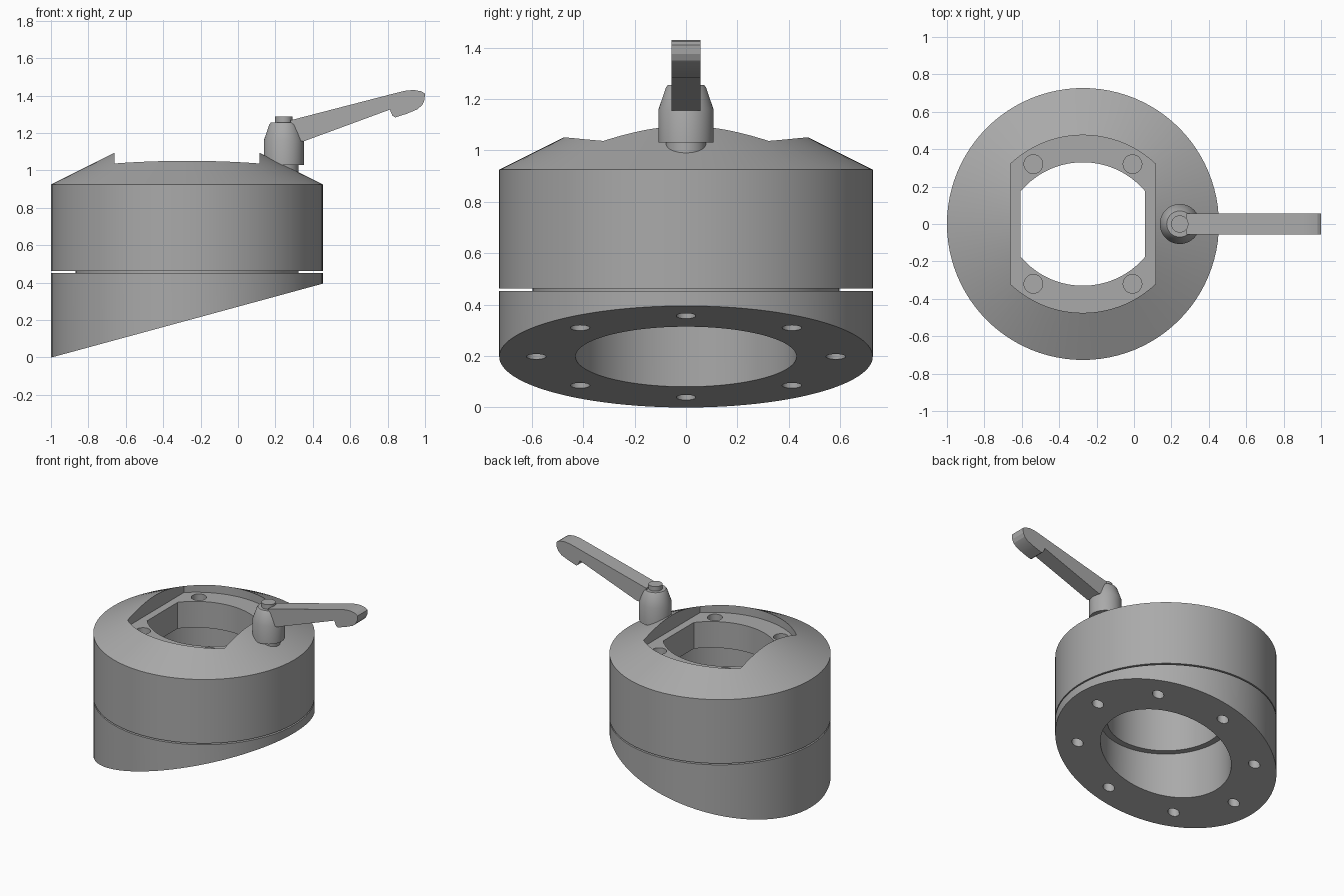
import bpy, bmesh, math
from mathutils import Vector

cube = bpy.data.objects.get("Cube")
if cube:
    bpy.data.objects.remove(cube, do_unlink=True)

CX = -0.273          # axis of the round housing
R = 0.727            # outer radius
SLOPE = 0.272        # tilt of the underside
PIVOT = 0.245        # axis of the clamping lever

grey = bpy.data.materials.new("machined grey")
grey.use_nodes = True
grey.diffuse_color = (0.4, 0.4, 0.4, 1)
grey.node_tree.nodes["Principled BSDF"].inputs["Base Color"].default_value = (0.4, 0.4, 0.4, 1)


def finish(bm, name):
    bmesh.ops.recalc_face_normals(bm, faces=bm.faces[:])
    mesh = bpy.data.meshes.new(name)
    bm.to_mesh(mesh)
    bm.free()
    mesh.materials.append(grey)
    obj = bpy.data.objects.new(name, mesh)
    bpy.context.collection.objects.link(obj)
    return obj


def prism(name, points, offset):
    """Extrude a closed outline along an offset."""
    bm = bmesh.new()
    face = bm.faces.new([bm.verts.new(p) for p in points])
    top = bmesh.ops.extrude_face_region(bm, geom=[face])["geom"]
    bmesh.ops.translate(bm, vec=Vector(offset),
                        verts=[v for v in top if isinstance(v, bmesh.types.BMVert)])
    return finish(bm, name)


def lathe(name, profile, x, y=0.0, n=96):
    """Closed solid of revolution from (radius, height) points."""
    bm = bmesh.new()
    rings = []
    for r, z in profile:
        rings.append([bm.verts.new((x + r * math.cos(i * math.tau / n),
                                    y + r * math.sin(i * math.tau / n), z)) for i in range(n)])
    for a, b in zip(rings, rings[1:]):
        for i in range(n):
            j = (i + 1) % n
            bm.faces.new((a[i], a[j], b[j], b[i]))
    bm.faces.new(rings[0])
    bm.faces.new(rings[-1])
    return finish(bm, name)


def slot(half_width, y_mid, y_corner, z, n=24):
    """Outline with two straight sides and two bowed ends."""
    sag = y_mid - y_corner
    rad = (half_width ** 2 + sag ** 2) / (2 * sag)
    pts = []
    for side in (1, -1):
        for i in range(n + 1):
            dx = side * half_width * (1 - 2 * i / n)
            dy = y_mid - rad + math.sqrt(rad ** 2 - dx ** 2)
            pts.append((CX + dx, side * dy, z))
    return pts


def cut(target, cutter):
    cutter.hide_render = True
    mod = target.modifiers.new("cut", "BOOLEAN")
    mod.operation = "DIFFERENCE"
    mod.solver = "EXACT"
    mod.object = cutter
    bpy.ops.object.select_all(action="DESELECT")
    bpy.context.view_layer.objects.active = target
    target.select_set(True)
    bpy.ops.object.modifier_apply(modifier=mod.name)
    bpy.data.objects.remove(cutter, do_unlink=True)


def smooth(obj):
    bpy.ops.object.select_all(action="DESELECT")
    bpy.context.view_layer.objects.active = obj
    obj.select_set(True)
    bpy.ops.object.shade_smooth_by_angle(angle=math.radians(20))


def underside(x):
    return 0.197 + SLOPE * (x - CX)


# Upper housing: cylinder with conical top and a recessed neck below
housing = lathe("upper_housing", [(0.597, 0.44), (0.597, 0.462), (R, 0.462), (R, 0.925),
                                  (0.2, 0.925 + 0.5 * (R - 0.2))], CX)
cut(housing, prism("pocket_cutter", slot(0.387, 0.475, 0.322, 0.99), (0, 0, 1)))
cut(housing, prism("opening_cutter", slot(0.333, 0.33, 0.175, 0.75), (0, 0, 1)))
cut(housing, lathe("bore_cutter", [(0.385, 0.3), (0.385, 0.8)], CX))
for sx in (1, -1):
    for sy in (1, -1):
        cut(housing, lathe("screw_hole_cutter", [(0.05, 0.89), (0.05, 1.2)],
                           CX + sx * 0.265, sy * 0.32, 32))
smooth(housing)

# Wedge base: cylinder whose lower rim follows the tilted plane
base = lathe("wedge_base", [(R, 0), (R, 0.452)], CX)
for v in base.data.vertices:
    if v.co.z < 0.1:
        v.co.z = underside(v.co.x)
cut(base, lathe("base_bore_cutter", [(0.43, -0.5), (0.43, 0.8)], CX))
for k in range(8):
    a = k * math.tau / 8
    x, y = CX + 0.583 * math.cos(a), 0.583 * math.sin(a)
    cut(base, lathe("mount_hole_cutter", [(0.038, -0.3), (0.038, underside(x) + 0.08)], x, y, 32))
smooth(base)

# Clamping lever: stud, tapered hub, button and handle
smooth(lathe("lever_stud", [(0.078, 0.9), (0.078, 1.04)], PIVOT, n=48))
smooth(lathe("lever_hub", [(0.107, 1.03), (0.107, 1.16), (0.078, 1.245), (0.07, 1.255)], PIVOT, n=48))
smooth(lathe("lever_button", [(0.046, 1.25), (0.046, 1.288)], PIVOT, n=32))
outline = [(0.28, 1.17), (0.28, 1.268), (0.86, 1.418), (0.9, 1.427), (0.94, 1.43), (0.98, 1.423),
           (1.0, 1.41), (0.997, 1.375), (0.985, 1.35), (0.96, 1.327), (0.9, 1.302),
           (0.84, 1.283), (0.825, 1.293), (0.812, 1.325), (0.35, 1.155)]
smooth(prism("lever_handle", [(x, -0.057, z) for x, z in outline], (0, 0.114, 0)))
